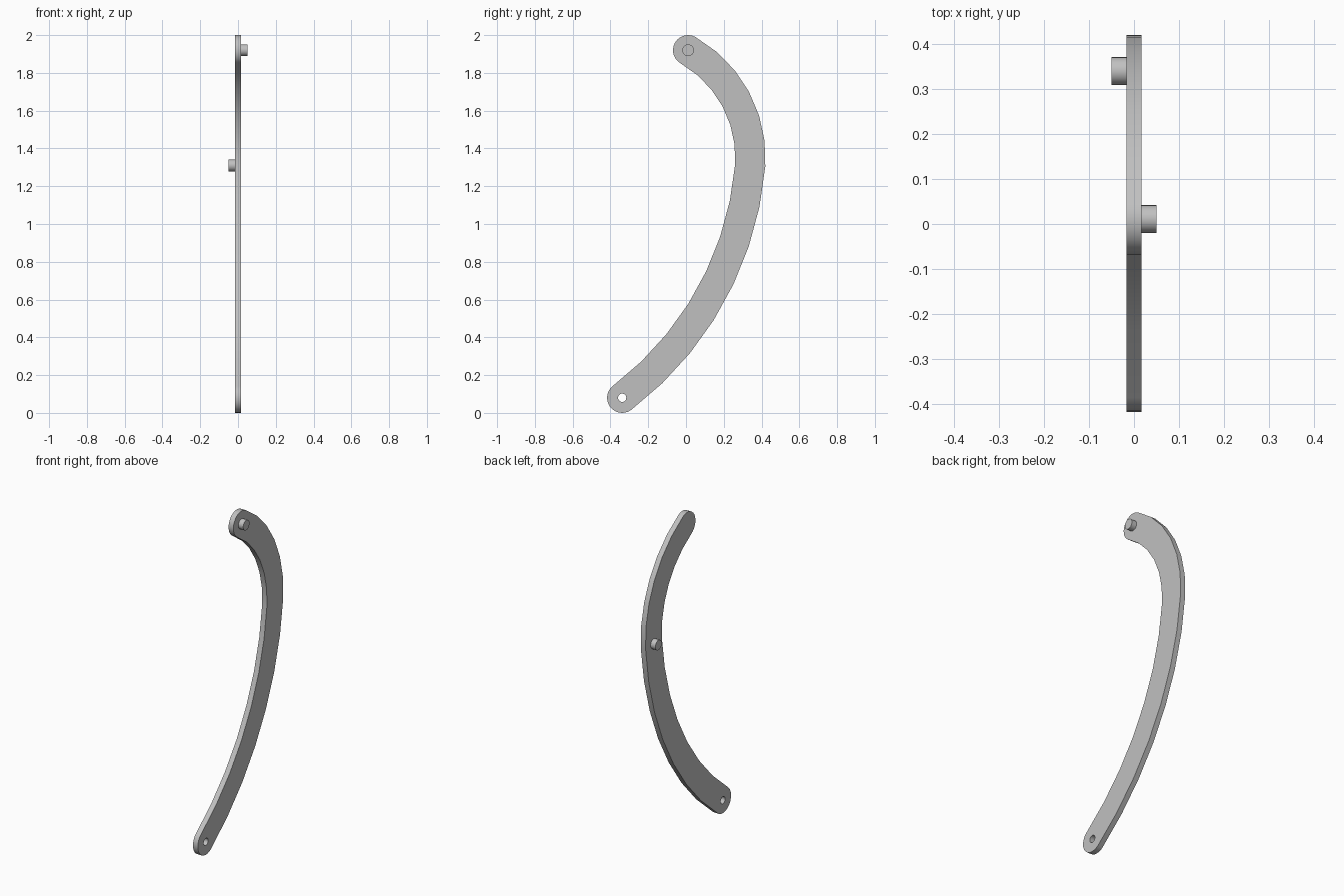
import bpy, bmesh
from math import sin, cos, pi, radians, atan2
from mathutils import Vector

if "Cube" in bpy.data.objects:
    bpy.data.objects.remove(bpy.data.objects["Cube"], do_unlink=True)

grey = bpy.data.materials.new("light grey")
grey.use_nodes = True
grey.diffuse_color = (0.53, 0.53, 0.53, 1)
grey.node_tree.nodes["Principled BSDF"].inputs["Base Color"].default_value = grey.diffuse_color

# Key points in the (y, z) plane
BOTTOM = Vector((-0.338, 0.08))
MIDDLE = Vector((0.34, 1.31))
TOP = Vector((0.011, 1.92))
HALF_WIDTH = 0.08
HALF_THICK = 0.0165


def arc(a, b, half_sweep, steps):
    """Points and outward normals on an arc from a to b that bulges to the right."""
    chord = b - a
    radius = chord.length / 2 / sin(half_sweep)
    side = Vector((chord.y, -chord.x)).normalized()
    centre = (a + b) / 2 - side * radius * cos(half_sweep)
    heading = atan2(side.y, side.x)
    result = []
    for i in range(steps + 1):
        t = heading + half_sweep * (2 * i / steps - 1)
        normal = Vector((cos(t), sin(t)))
        result.append((centre + normal * radius, normal))
    return result


def circle(centre, radius, start=0.0, sweep=2 * pi, steps=24):
    return [centre + radius * Vector((cos(start + sweep * i / steps),
                                      sin(start + sweep * i / steps)))
            for i in range(steps)]


def finish(obj, name):
    obj.name = name
    obj.data.materials.clear()
    obj.data.materials.append(grey)
    bm = bmesh.new()
    bm.from_mesh(obj.data)
    bmesh.ops.remove_doubles(bm, verts=bm.verts, dist=0.0001)
    bmesh.ops.recalc_face_normals(bm, faces=bm.faces)
    bm.to_mesh(obj.data)
    bm.free()
    bpy.ops.object.shade_smooth_by_angle(angle=radians(30))


# Curved bar: two joined arcs with round ends
spine = arc(BOTTOM, MIDDLE, radians(24), 7)[:-1] + arc(MIDDLE, TOP, radians(32), 6)
outer = [p + n * HALF_WIDTH for p, n in spine]
inner = [p - n * HALF_WIDTH for p, n in spine]


def end_cap(centre, normal):
    start = atan2(normal.y, normal.x)
    return circle(centre, HALF_WIDTH, start, pi, 14)[1:]


outline = (outer + end_cap(*spine[-1]) + inner[::-1]
           + end_cap(spine[0][0], -spine[0][1]))
hole = circle(BOTTOM, 0.022)

curve = bpy.data.curves.new("curved_bar", "CURVE")
curve.dimensions = "2D"
curve.fill_mode = "BOTH"
curve.extrude = HALF_THICK
for loop in (outline, hole):
    spline = curve.splines.new("POLY")
    spline.points.add(len(loop) - 1)
    for point, p in zip(spline.points, loop):
        point.co = (p.x, p.y, 0, 1)
    spline.use_cyclic_u = True
bar = bpy.data.objects.new("curved_bar", curve)
bar.rotation_euler = (pi / 2, 0, pi / 2)
bpy.context.collection.objects.link(bar)
bpy.ops.object.select_all(action="DESELECT")
bar.select_set(True)
bpy.context.view_layer.objects.active = bar
bpy.ops.object.convert(target="MESH")
finish(bpy.context.object, "curved_bar")

# Round pins, one on each face
for name, place, side in (("top_pin", TOP, 1), ("middle_pin", MIDDLE, -1)):
    length = 0.033
    bpy.ops.mesh.primitive_cylinder_add(
        vertices=24, radius=0.031, depth=length,
        location=(side * (HALF_THICK + length / 2), place.x, place.y),
        rotation=(0, pi / 2, 0))
    finish(bpy.context.object, name)
